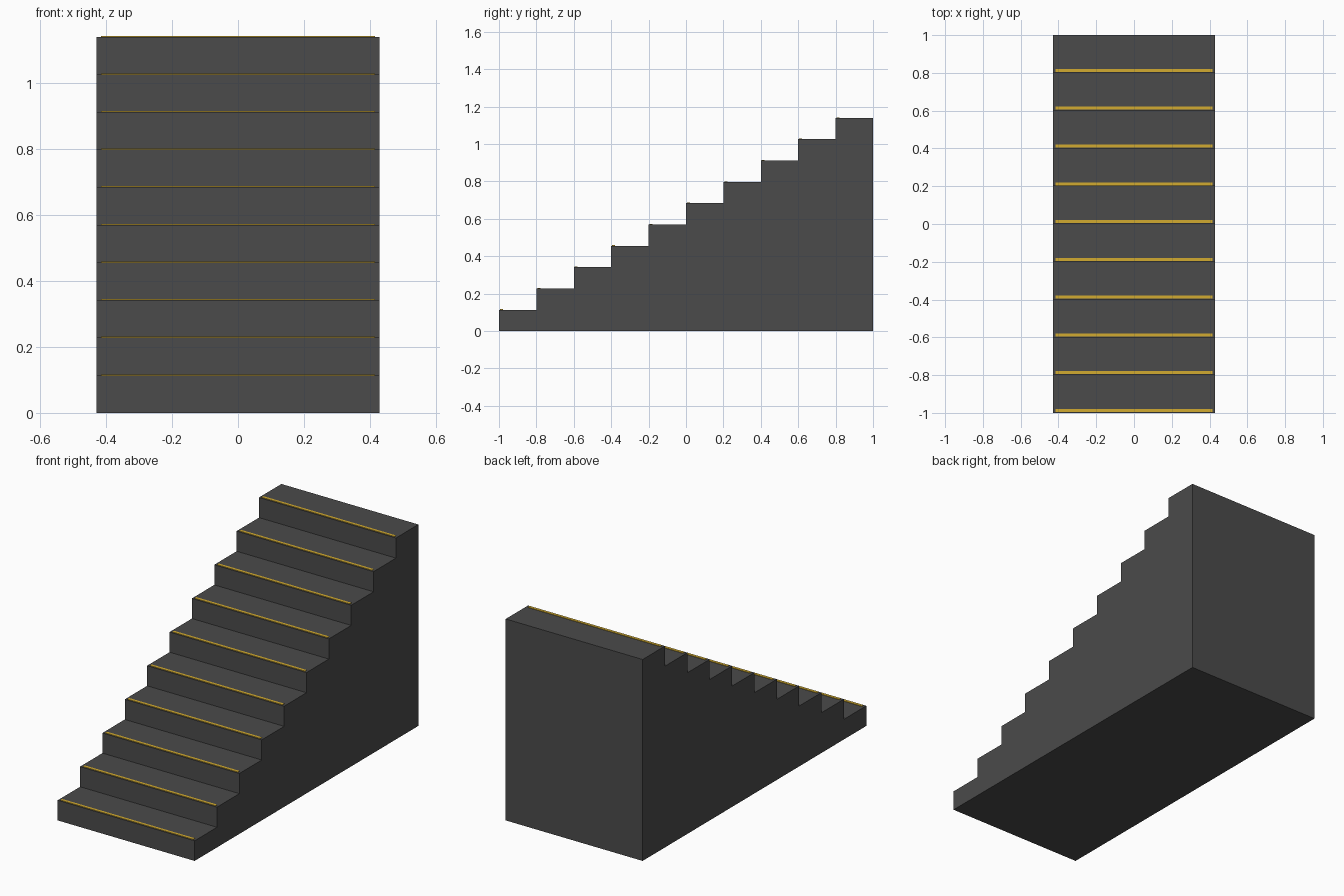
import bpy
import bmesh

if "Cube" in bpy.data.objects:
    bpy.data.objects.remove(bpy.data.objects["Cube"], do_unlink=True)

STEPS = 10
RUN = 2 / STEPS
RISE = 0.114
HALF = 0.4286


def material(name, rgb):
    mat = bpy.data.materials.new(name)
    mat.use_nodes = True
    mat.diffuse_color = (*rgb, 1)
    mat.node_tree.nodes["Principled BSDF"].inputs["Base Color"].default_value = (*rgb, 1)
    return mat


def extruded(name, profile, half_width, mat):
    """Extrude a (y, z) profile along x, centred on x = 0."""
    bm = bmesh.new()
    face = bm.faces.new([bm.verts.new((-half_width, y, z)) for y, z in profile])
    new = bmesh.ops.extrude_face_region(bm, geom=[face])["geom"]
    moved = [v for v in new if isinstance(v, bmesh.types.BMVert)]
    bmesh.ops.translate(bm, verts=moved, vec=(2 * half_width, 0, 0))
    bmesh.ops.recalc_face_normals(bm, faces=bm.faces)
    mesh = bpy.data.meshes.new(name)
    bm.to_mesh(mesh)
    bm.free()
    mesh.materials.append(mat)
    obj = bpy.data.objects.new(name, mesh)
    bpy.context.collection.objects.link(obj)
    return obj


concrete = material("dark_grey", (0.07, 0.07, 0.07))
yellow = material("safety_yellow", (0.65, 0.41, 0.03))

# Solid stair body: stepped side profile
profile = [(1, 0), (-1, 0)]
for i in range(STEPS):
    y, z = -1 + i * RUN, (i + 1) * RISE
    profile += [(y, z), (y + RUN, z)]
extruded("stair_body", profile, HALF, concrete)

# Thin safety strip just behind each step edge
for i in range(STEPS):
    y, z = -1 + i * RUN, (i + 1) * RISE
    front, back, top = y + 0.005, y + 0.021, z + 0.003
    strip = [(front, z), (front, top), (back, top), (back, z)]
    extruded(f"edge_strip_{i + 1}", strip, 0.415, yellow)
